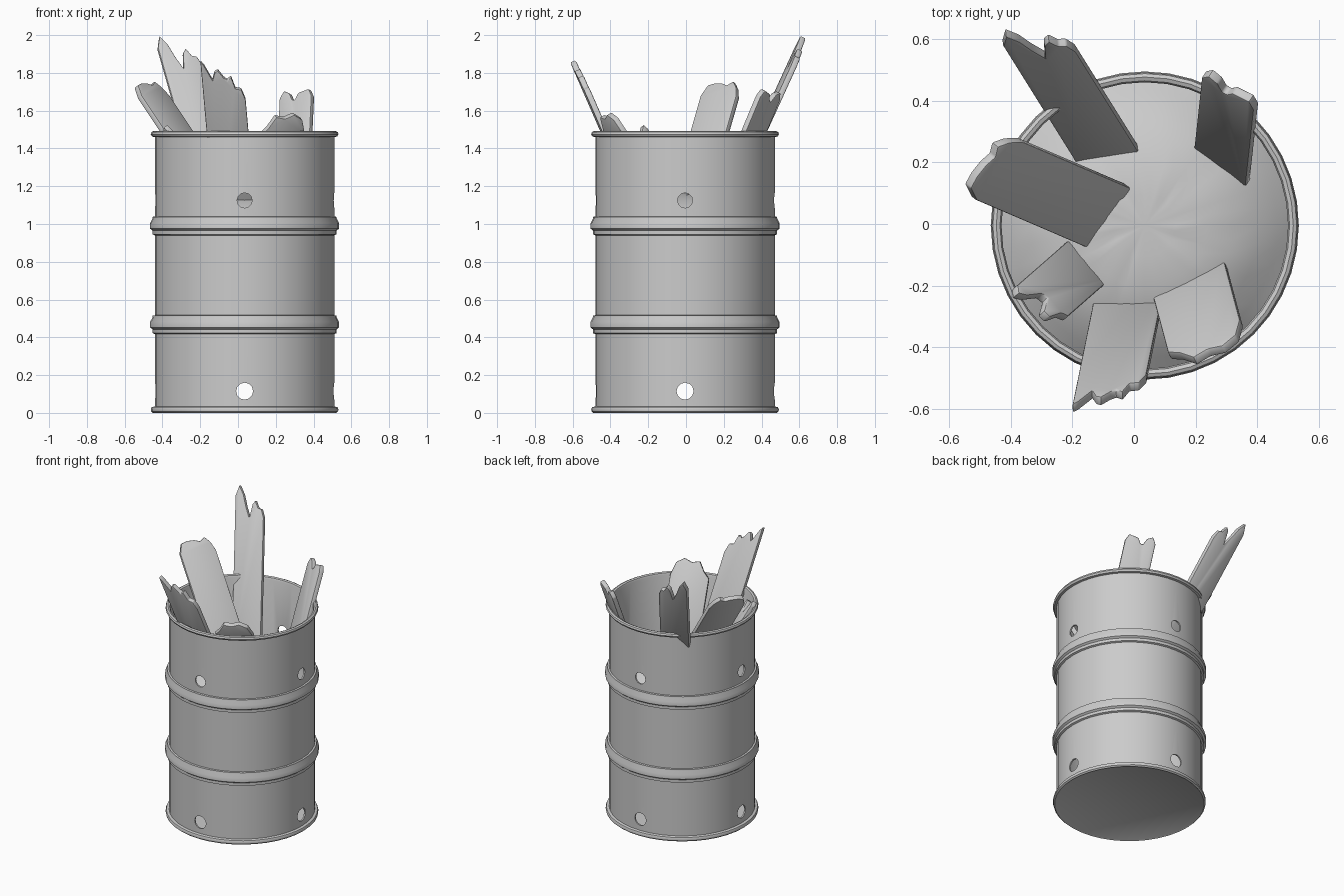
import bpy, bmesh, math, random
from mathutils import Vector

if "Cube" in bpy.data.objects:
    bpy.data.objects.remove(bpy.data.objects["Cube"])

random.seed(4)
CX, CY, SEG = 0.035, -0.005, 40


def finish(name, bm, angle=35):
    bmesh.ops.recalc_face_normals(bm, faces=bm.faces)
    me = bpy.data.meshes.new(name)
    bm.to_mesh(me)
    bm.free()
    ob = bpy.data.objects.new(name, me)
    bpy.context.collection.objects.link(ob)
    return ob


def activate(ob):
    bpy.ops.object.select_all(action='DESELECT')
    ob.select_set(True)
    bpy.context.view_layer.objects.active = ob


def smooth(ob, angle=35):
    activate(ob)
    bpy.ops.object.shade_smooth_by_angle(angle=math.radians(angle))


def lathe(name, profile, bump=0.0):
    """Revolve (radius, z) points around the barrel axis."""
    bm = bmesh.new()
    rings = []
    for r, z in profile:
        if r == 0:
            rings.append([bm.verts.new((CX, CY, z))])
            continue
        rings.append([bm.verts.new((CX + r * math.cos(a), CY + r * math.sin(a),
                                    z + random.uniform(-bump, bump)))
                      for a in (2 * math.pi * i / SEG for i in range(SEG))])
    for lo, hi in zip(rings, rings[1:]):
        for i in range(SEG):
            j = (i + 1) % SEG
            quad = [lo[i % len(lo)], lo[j % len(lo)], hi[j % len(hi)], hi[i % len(hi)]]
            bm.faces.new(list(dict.fromkeys(quad)))
    return finish(name, bm)


# Barrel shell: rolled rims, two ribs, thin wall and closed bottom
R = 0.475


def rib(z):
    return [(R, z - 0.05), (0.487, z - 0.045), (0.487, z - 0.025), (0.5, z - 0.015),
            (0.5, z + 0.015), (0.487, z + 0.04), (0.487, z + 0.048), (R, z + 0.05)]


profile = [(0, 0.004), (0.48, 0.004), (0.486, 0), (0.495, 0.008), (0.497, 0.018),
           (0.492, 0.03), (R, 0.034)]
profile += rib(0.467) + rib(0.99)
profile += [(R, 1.46), (0.49, 1.463), (0.497, 1.475), (0.493, 1.487), (0.482, 1.492),
            (0.47, 1.487), (0.465, 1.475), (0.465, 0.02), (0, 0.02)]
barrel = lathe("barrel", profile)

# Vent holes punched on all four sides, low and high
for z, r in ((0.115, 0.045), (1.125, 0.04)):
    for rot in ((math.pi / 2, 0, 0), (0, math.pi / 2, 0)):
        bpy.ops.mesh.primitive_cylinder_add(vertices=12, radius=r, depth=1.4,
                                            location=(CX, CY, z), rotation=rot)
        cutter = bpy.context.object
        cutter.name = "hole_cutter"
        cutter.hide_render = True
        mod = barrel.modifiers.new("hole", 'BOOLEAN')
        mod.operation = 'DIFFERENCE'
        mod.solver = 'EXACT'
        mod.object = cutter
        activate(barrel)
        bpy.ops.object.modifier_apply(modifier=mod.name)
        bpy.data.objects.remove(cutter)
smooth(barrel)

# Domed heap of ash closing off the inside
ash = lathe("ash_heap", [(0, 1.16), (0.1, 1.16), (0.2, 1.15), (0.29, 1.125),
                         (0.37, 1.085), (0.43, 1.04), (0.468, 1.01)], bump=0.004)
smooth(ash, 60)


def plank(name, base, width, length, tips, thick=0.032):
    """Board from a base corner; tips are (fraction across, fraction along)."""
    base, width, length = Vector(base), Vector(width), Vector(length)
    n = width.cross(length).normalized()
    if n.z > 0:
        n = -n
    outline = [(0, -0.15)] + tips + [(1, -0.15)]
    bm = bmesh.new()
    pts = [base + width * u + length * v for u, v in outline]
    front = [bm.verts.new(p) for p in pts]
    back = [bm.verts.new(p + n * thick) for p in pts]
    bm.faces.new(front)
    bm.faces.new(back[::-1])
    for i in range(len(pts)):
        j = (i + 1) % len(pts)
        bm.faces.new((front[i], back[i], back[j], front[j]))
    ob = finish(name, bm)
    mod = ob.modifiers.new("worn_edges", 'BEVEL')
    mod.width = 0.006
    mod.segments = 2
    activate(ob)
    bpy.ops.object.modifier_apply(modifier=mod.name)
    smooth(ob)


# Broken planks leaning outward
plank("plank_back_left", (0.01, 0.24, 1.15), (-0.2, -0.04, -0.035), (-0.2, 0.32, 0.70),
      [(0, 0.99), (0.08, 1.06), (0.2, 1.07), (0.3, 1.13), (0.4, 1.1), (0.5, 0.99),
       (0.62, 1.08), (0.72, 1.18), (0.87, 1.255), (1, 1.17)])
plank("plank_left", (-0.17, -0.07, 1.17), (0.15, 0.19, 0), (-0.34, 0.146, 0.51),
      [(0, 1.0), (0.12, 1.11), (0.3, 1.13), (0.5, 1.13), (0.65, 1.11), (0.8, 1.15),
       (0.92, 1.09), (1, 1.0)])
plank("plank_front", (-0.13, -0.24, 1.08), (0.22, 0, 0.02), (-0.07, -0.345, 0.79),
      [(0, 1.0), (0.08, 0.97), (0.25, 0.87), (0.32, 0.92), (0.4, 0.93), (0.52, 0.88),
       (0.6, 0.86), (0.7, 0.88), (0.78, 0.8), (0.92, 0.79), (1, 0.72)])
plank("plank_front_right", (0.06, -0.23, 1.12), (0.235, 0.1, 0.02), (0.06, -0.225, 0.44),
      [(0, 0.82), (0.15, 0.9), (0.3, 1.03), (0.5, 1.0), (0.7, 1.04), (0.9, 0.97), (1, 0.8)])
plank("plank_front_left", (-0.22, -0.06, 1.15), (0.12, -0.14, 0), (-0.16, -0.14, 0.36),
      [(0, 0.98), (0.12, 1.05), (0.25, 0.97), (0.4, 0.78), (0.52, 0.76), (0.65, 0.93),
       (0.8, 0.92), (0.88, 0.75), (1, 0.7)])
plank("plank_back_right", (0.195, 0.255, 1.14), (0.17, -0.1, 0.03), (0.025, 0.23, 0.55),
      [(0, 0.95), (0.12, 1.02), (0.3, 0.99), (0.4, 0.92), (0.48, 0.92), (0.58, 0.98),
       (0.9, 1.0), (1, 0.93)])
